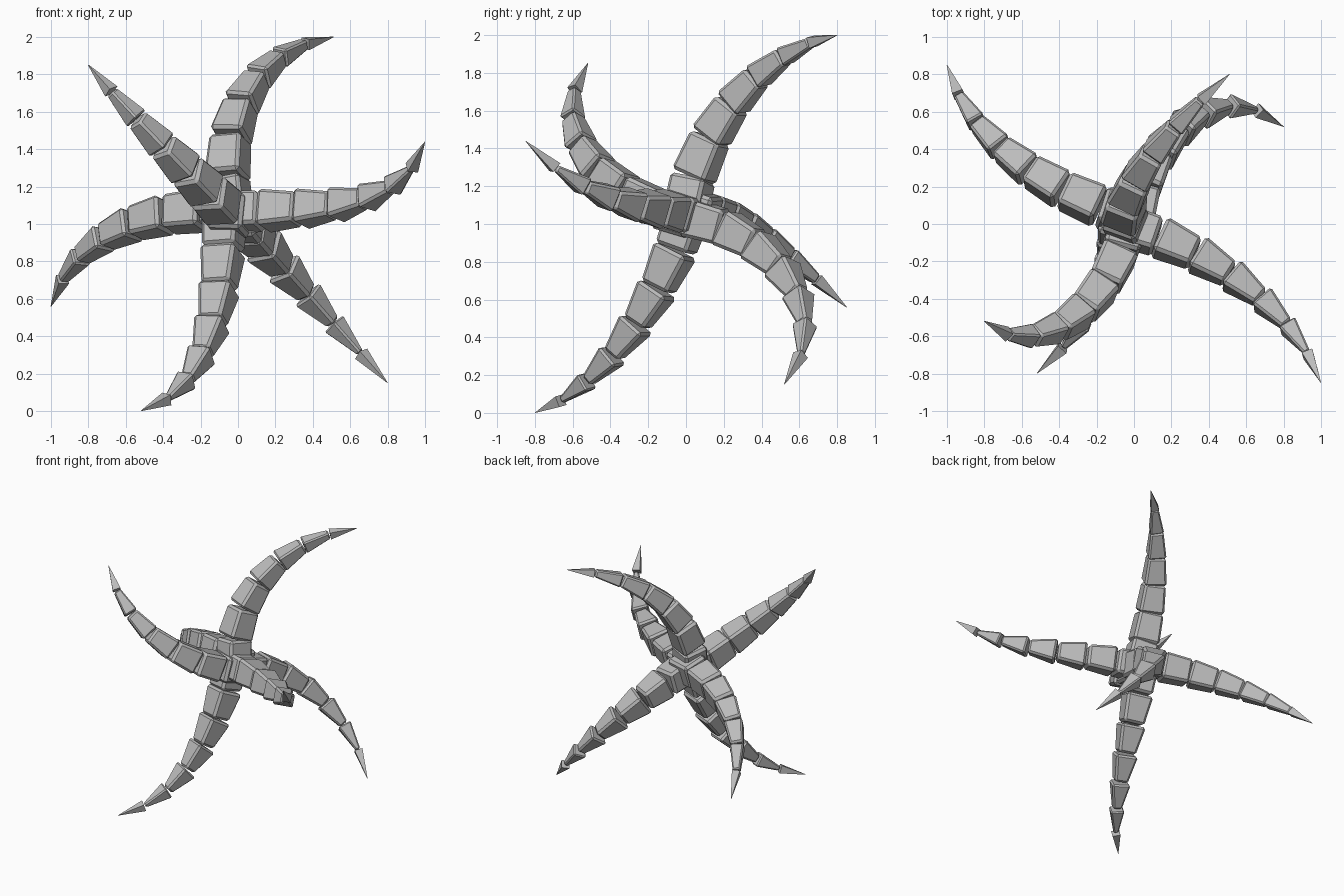
import bpy
import bmesh
from mathutils import Vector

cube = bpy.data.objects.get("Cube")
if cube:
    bpy.data.objects.remove(cube, do_unlink=True)

SEGMENTS = 7
KNOTS = (0, 2, 5, 7)          # joints at which the path points sit
# Width of the arm at every joint, down to the point
WIDTHS = (.2, .2, .187, .166, .137, .102, .06, .003)
GAP = .004

# Shared side and up axes that the first blocks line up with
SIDE = Vector((.93, -.36, 0))
UP = Vector((-.1, .33, .94))

# How much each block narrows before the next one starts
SMOOTH, STEPPED = .1, .5

# Each arm: block narrowing, axis its faces follow, four points along its curl
ARMS = {
    "upper_arm": (SMOOTH, SIDE, (-.03, -.02, 1), (-.04, .13, 1.46), (.22, .52, 1.89), (.51, .8, 2)),
    "lower_arm": (STEPPED, SIDE, (-.07, .02, 1.08), (-.1, -.15, .66), (-.27, -.52, .17), (-.52, -.8, 0)),
    "right_back_arm": (SMOOTH, UP, (.04, .02, 1.07), (-.38, .18, 1.05), (-.84, .54, .83), (-1, .85, .56)),
    "left_front_arm": (STEPPED, UP, (-.08, 0, 1.06), (.33, -.16, 1.08), (.82, -.54, 1.2), (1, -.85, 1.44)),
    "right_front_arm": (SMOOTH, SIDE, (-.02, .06, 1.02), (-.16, -.32, 1.17), (-.54, -.6, 1.56), (-.8, -.52, 1.85)),
    "left_back_arm": (STEPPED, SIDE, (0, 0, 1.04), (.13, .37, .89), (.51, .63, .47), (.8, .52, .15)),
}

grey = bpy.data.materials.new("plain_grey")
grey.use_nodes = True
grey.diffuse_color = (.5, .5, .5, 1)
grey.node_tree.nodes["Principled BSDF"].inputs["Base Color"].default_value = (.5, .5, .5, 1)


def joint(points, t):
    """Smooth cubic path passing through the four points."""
    result = Vector((0, 0, 0))
    for i, point in enumerate(points):
        weight = 1.0
        for j, knot in enumerate(KNOTS):
            if j != i:
                weight *= (t - knot) / (KNOTS[i] - knot)
        result += Vector(point) * weight
    return result


def add_block(bm, a, b, across, start, end, chamfer):
    """Tapered square block from a to b, with chamfered edges."""
    other = (b - a).normalized().cross(across)
    block = bmesh.new()
    bmesh.ops.create_cube(block, size=1)
    for v in block.verts:
        x, y, z = v.co
        width = end if z > 0 else start
        v.co = (b if z > 0 else a) + (across * x + other * y) * width
    # The chamfer relies on up-to-date normals
    bmesh.ops.recalc_face_normals(block, faces=block.faces[:])
    block.normal_update()
    if chamfer:
        bmesh.ops.bevel(block, geom=block.edges[:], offset=.09 * start,
                        segments=1, affect='EDGES', clamp_overlap=True)
    temp = bpy.data.meshes.new("block")
    block.to_mesh(temp)
    block.free()
    bm.from_mesh(temp)
    bpy.data.meshes.remove(temp)


def build_arm(name, narrowing, axis, points):
    joints = [joint(points, t) for t in range(SEGMENTS + 1)]
    bm = bmesh.new()
    across = axis.copy()
    for i in range(SEGMENTS):
        along = (joints[i + 1] - joints[i]).normalized()
        # Carry the roll on from block to block
        across = (across - along * across.dot(along)).normalized()
        last = i == SEGMENTS - 1
        stop = joints[i + 1] if last else joints[i + 1] - along * GAP
        end = WIDTHS[i + 1] * (1 - narrowing * (i + 1) / SEGMENTS)
        add_block(bm, joints[i] + along * GAP, stop, across, WIDTHS[i], end, not last)
    mesh = bpy.data.meshes.new(name)
    bm.to_mesh(mesh)
    bm.free()
    mesh.materials.append(grey)
    arm = bpy.data.objects.new(name, mesh)
    bpy.context.collection.objects.link(arm)


for arm_name, (narrowing, axis, *path) in ARMS.items():
    build_arm(arm_name, narrowing, axis, path)
